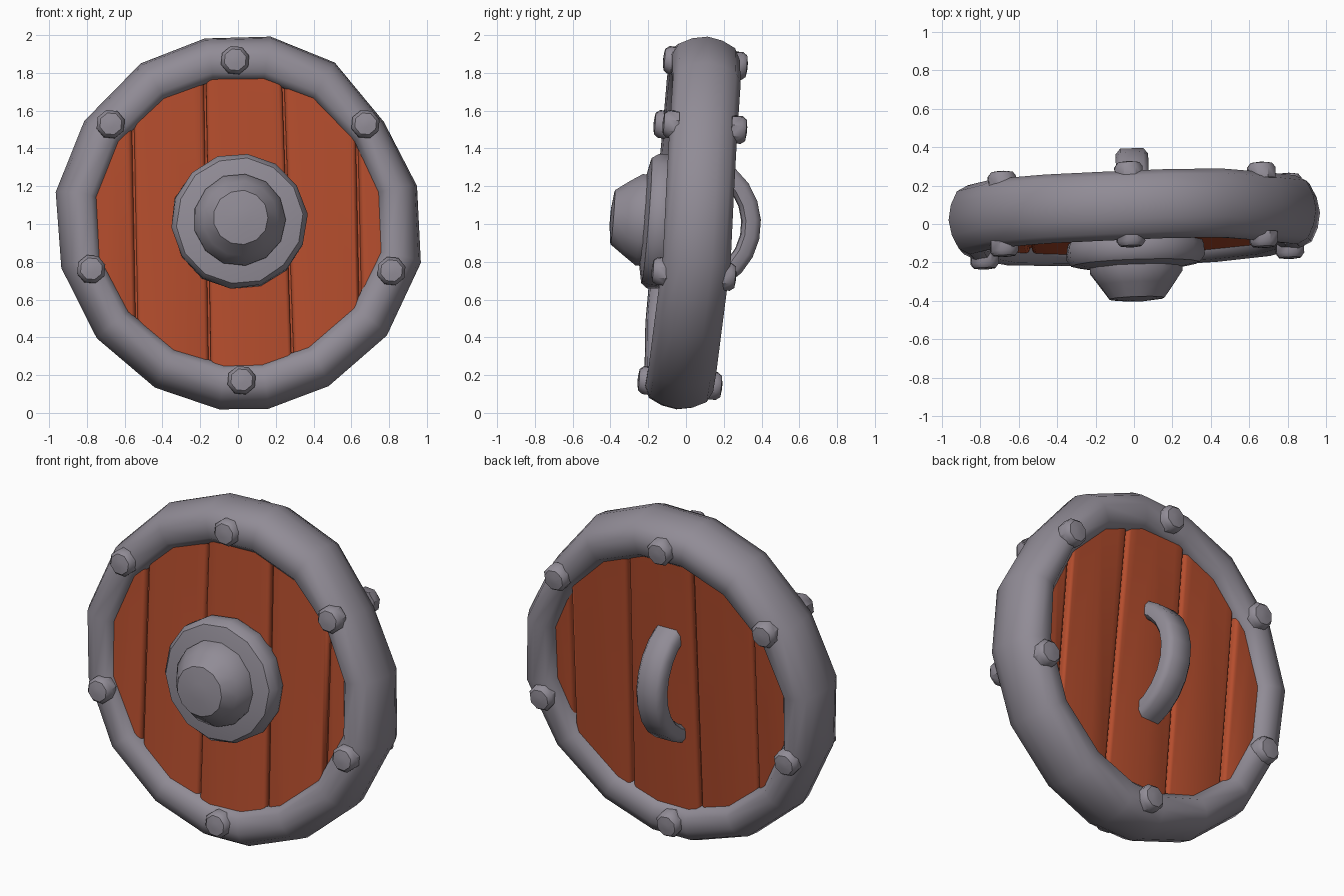
import bpy, bmesh, math, random
from mathutils import Matrix, Vector

if "Cube" in bpy.data.objects:
    bpy.data.objects.remove(bpy.data.objects["Cube"])

random.seed(4)
# the whole shield leans back a little and turns slightly
POSE = (Matrix.Translation((0, 0.035, 1.0)) @ Matrix.Rotation(0.035, 4, 'Z')
        @ Matrix.Rotation(-0.08, 4, 'X'))


def material(name, colour):
    m = bpy.data.materials.new(name)
    m.diffuse_color = (*colour, 1)
    m.use_nodes = True
    m.node_tree.nodes["Principled BSDF"].inputs["Base Color"].default_value = m.diffuse_color
    return m


STEEL = material("grey steel", (0.283, 0.262, 0.305))
WOOD = material("red brown wood", (0.456, 0.074, 0.026))


def finish(name, bm, mat, angle=40):
    bmesh.ops.recalc_face_normals(bm, faces=bm.faces)
    bm.transform(POSE)
    me = bpy.data.meshes.new(name)
    bm.to_mesh(me)
    bm.free()
    me.materials.append(mat)
    for p in me.polygons:
        p.use_smooth = True
    me.set_sharp_from_angle(angle=math.radians(angle))
    ob = bpy.data.objects.new(name, me)
    bpy.context.collection.objects.link(ob)
    return ob


def skin(bm, rings, close_rings=False, caps=False):
    """Join rings of points with quads."""
    vs = [[bm.verts.new(p) for p in r] for r in rings]
    n = len(vs[0])
    for i in range(len(vs) if close_rings else len(vs) - 1):
        a, b = vs[i], vs[(i + 1) % len(vs)]
        for j in range(n):
            k = (j + 1) % n
            bm.faces.new((a[j], a[k], b[k], b[j]))
    if caps:
        bm.faces.new(vs[0])
        bm.faces.new(vs[-1])


def lathe(name, profile, sides, x=0, z=0, turn=0.0, jitter=0.0):
    """Turn a (radius, y) profile about the y axis."""
    bm = bmesh.new()
    rings = []
    for r, y in profile:
        ring = []
        for i in range(sides):
            a = turn + math.tau * i / sides
            rr = r * (1 + random.uniform(-jitter, jitter))
            ring.append((x + rr * math.cos(a), y, z + rr * math.sin(a)))
        rings.append(ring)
    skin(bm, rings, caps=True)
    return finish(name, bm, STEEL)


# rim: rounded band swept round an uneven 16-sided outline (angle, radius)
OUTLINE = [(12, .97), (35, .945), (59, 1.0), (80, 1.01), (100, 1.0), (121, .995),
           (146, .98), (170, .98), (194, .965), (219, .965), (243, .975), (264, .99),
           (279, .995), (299, .985), (323, .985), (348, .99)]
SECTION = [(1.0, 0), (.985, .08), (.95, .15), (.89, .18), (.81, .172), (.77, .12),
           (.77, -.12), (.81, -.172), (.89, -.18), (.95, -.15), (.985, -.08)]
bm = bmesh.new()
rings = []
for deg, radius in OUTLINE:
    a = math.radians(deg)
    wobble = random.uniform(-.008, .008)
    ring = []
    for s, y in SECTION:
        r = s * radius if s > .85 else s * (radius * .3 + .69)
        ring.append((r * math.cos(a), y + wobble, r * math.sin(a)))
    rings.append(ring)
skin(bm, rings, close_rings=True)
finish("rim", bm, STEEL, 50)

# planks: strips of a disc, split by slightly leaning seams (top x, bottom x)
SEAMS = [(-.80, -.80), (-.56, -.54), (-.178, -.155), (.235, .285), (.625, .645), (.80, .80)]
R = 0.83
for i in range(5):
    gap = .006
    (lt, lb), (rt, rb) = SEAMS[i], SEAMS[i + 1]
    front, back = -.133 + random.uniform(-.008, .008), .122 + random.uniform(-.006, .006)
    top, bottom = [], []
    for k in range(7):
        t = k / 6
        xt, xb = lt + gap + t * (rt - lt - 2 * gap), lb + gap + t * (rb - lb - 2 * gap)
        top.append((xt, math.sqrt(R * R - xt * xt)))
        bottom.append((xb, -math.sqrt(R * R - xb * xb)))
    loop = top + bottom[::-1]
    bm = bmesh.new()
    skin(bm, [[(x, y, z) for x, z in loop] for y in (front, back)], caps=True)
    long_edges = [e for e in bm.edges
                  if abs(e.verts[0].co.y - e.verts[1].co.y) < .01 and e.calc_length() > .4]
    bmesh.ops.bevel(bm, geom=long_edges, offset=.02, segments=2, affect='EDGES', profile=.5)
    finish("plank_%d" % (i + 1), bm, WOOD, 50)

# thin core that closes the seams between planks
bm = bmesh.new()
skin(bm, [[(.8 * math.cos(math.tau * j / 24), y, .8 * math.sin(math.tau * j / 24))
           for j in range(24)] for y in (-.10, .09)], caps=True)
finish("plank_core", bm, WOOD)

# boss: flange and faceted dome
lathe("boss_flange", [(.335, -.09), (.36, -.15), (.36, -.21), (.335, -.245), (.2, -.272)],
      14, turn=.1, jitter=.012)
lathe("boss_dome", [(.245, -.23), (.245, -.285), (.20, -.35), (.145, -.425), (.05, -.437)],
      13, jitter=.01)

# rivets: one head on each side of the rim
RIVETS = [(-.02, .855), (-.68, .515), (.67, .515), (-.785, -.255), (.805, -.265), (.01, -.845)]
for n, (x, z) in enumerate(RIVETS, 1):
    for side, s in (("front", -1), ("back", 1)):
        lathe("rivet_%s_%d" % (side, n),
              [(.076, s * .14), (.078, s * .195), (.06, s * .218), (.02, s * .224)],
              8, x, z, turn=.3)

# handle: bent flat bar on the back
bm = bmesh.new()
rings = []
BAR = [(.085, -.03), (.085, .02), (.06, .05), (-.06, .05), (-.085, .02), (-.085, -.03),
       (-.06, -.05), (.06, -.05)]
for k in range(10):
    a = math.radians(-70 + 140 * k / 9)
    rings.append([(w, -.02 + (.33 + d) * math.cos(a), (.33 + d) * math.sin(a)) for w, d in BAR])
skin(bm, rings, caps=True)
finish("handle", bm, STEEL, 50)
